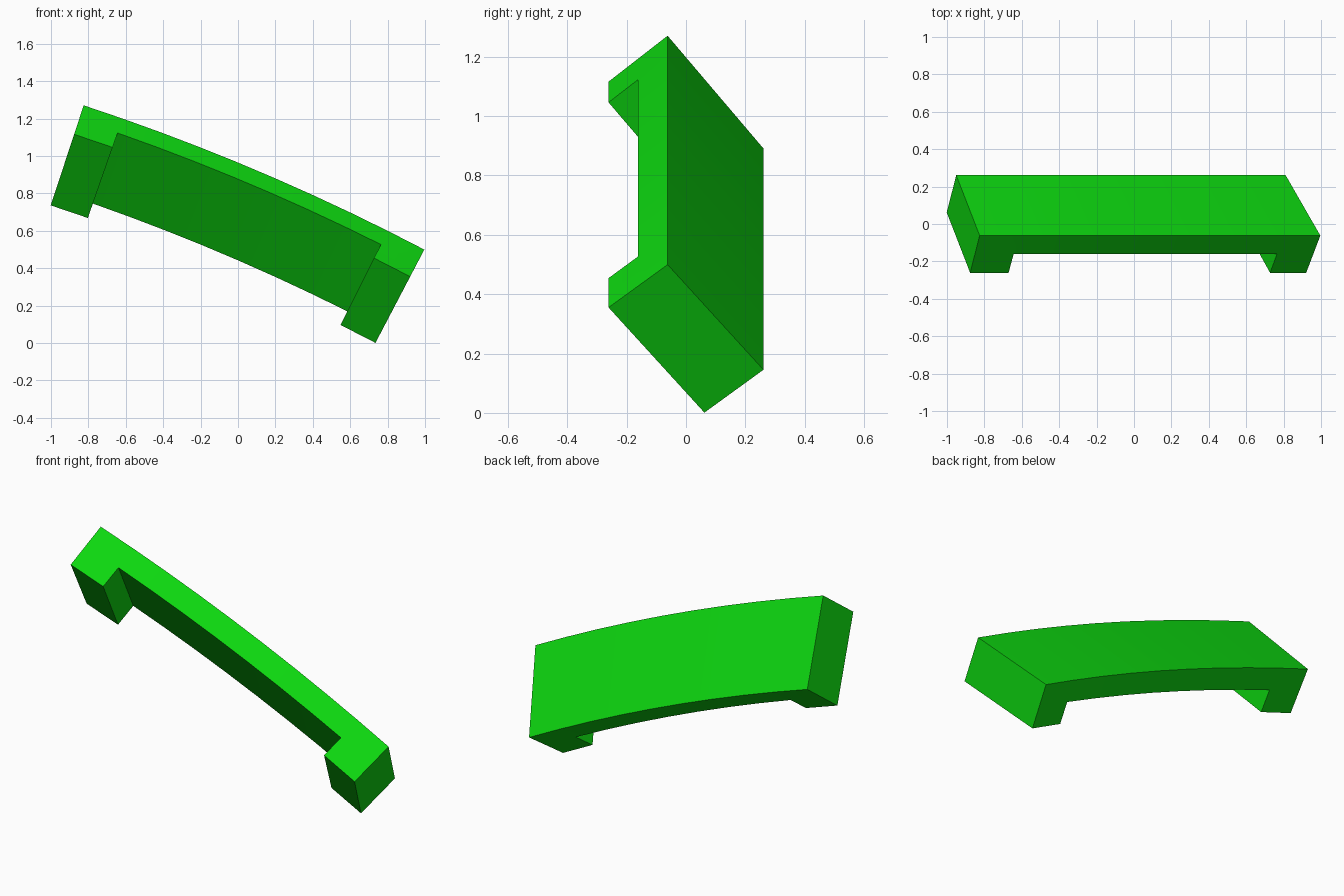
import bpy, bmesh, math

cube = bpy.data.objects.get("Cube")
if cube:
    bpy.data.objects.remove(cube, do_unlink=True)

# Bright green material
green = bpy.data.materials.new("bright_green")
green.use_nodes = True
colour = (0.004, 0.68, 0.005, 1.0)
green.diffuse_color = colour
green.node_tree.nodes["Principled BSDF"].inputs["Base Color"].default_value = colour

# Arc about an axis parallel to y
CENTRE_X, CENTRE_Z = -4.605, -10.192
START, END, COLUMNS = 18.25, 27.65, 9      # degrees from vertical
RADIUS = 12.07

bm = bmesh.new()
verts = {}


def point(i, layer, side):
    """Vertex at column edge i, depth layer 0-2, top (0) or bottom (1) side."""
    key = (i, layer, side)
    if key not in verts:
        a = math.radians(START + (END - START) * i / COLUMNS)
        r = RADIUS - 0.0815 * layer - 0.4 * side
        y = -0.062 - 0.0995 * layer + 0.323 * side
        verts[key] = bm.verts.new((CENTRE_X + r * math.sin(a), y,
                                   CENTRE_Z + r * math.cos(a)))
    return verts[key]


def face(*keys):
    bm.faces.new([point(*k) for k in keys])


# Curved slab fills layer 0; the feet fill layer 1 at the two end columns
solid = {(i, 0) for i in range(COLUMNS)} | {(0, 1), (COLUMNS - 1, 1)}

for i, j in sorted(solid):
    for s in (0, 1):                       # upper and lower rims
        face((i, j, s), (i + 1, j, s), (i + 1, j + 1, s), (i, j + 1, s))
    for step, e in ((-1, i), (1, i + 1)):  # end walls
        if (i + step, j) not in solid:
            face((e, j, 0), (e, j + 1, 0), (e, j + 1, 1), (e, j, 1))
    for step, l in ((-1, j), (1, j + 1)):  # back and front walls
        if (i, j + step) not in solid:
            face((i, l, 0), (i + 1, l, 0), (i + 1, l, 1), (i, l, 1))

bmesh.ops.recalc_face_normals(bm, faces=bm.faces)
mesh = bpy.data.meshes.new("curved_bracket")
bm.to_mesh(mesh)
bm.free()
mesh.materials.append(green)
bracket = bpy.data.objects.new("curved_bracket", mesh)
bpy.context.collection.objects.link(bracket)

# Smooth curve with crisp edges
bpy.context.view_layer.objects.active = bracket
bracket.select_set(True)
bpy.ops.object.shade_smooth_by_angle(angle=math.radians(20))
